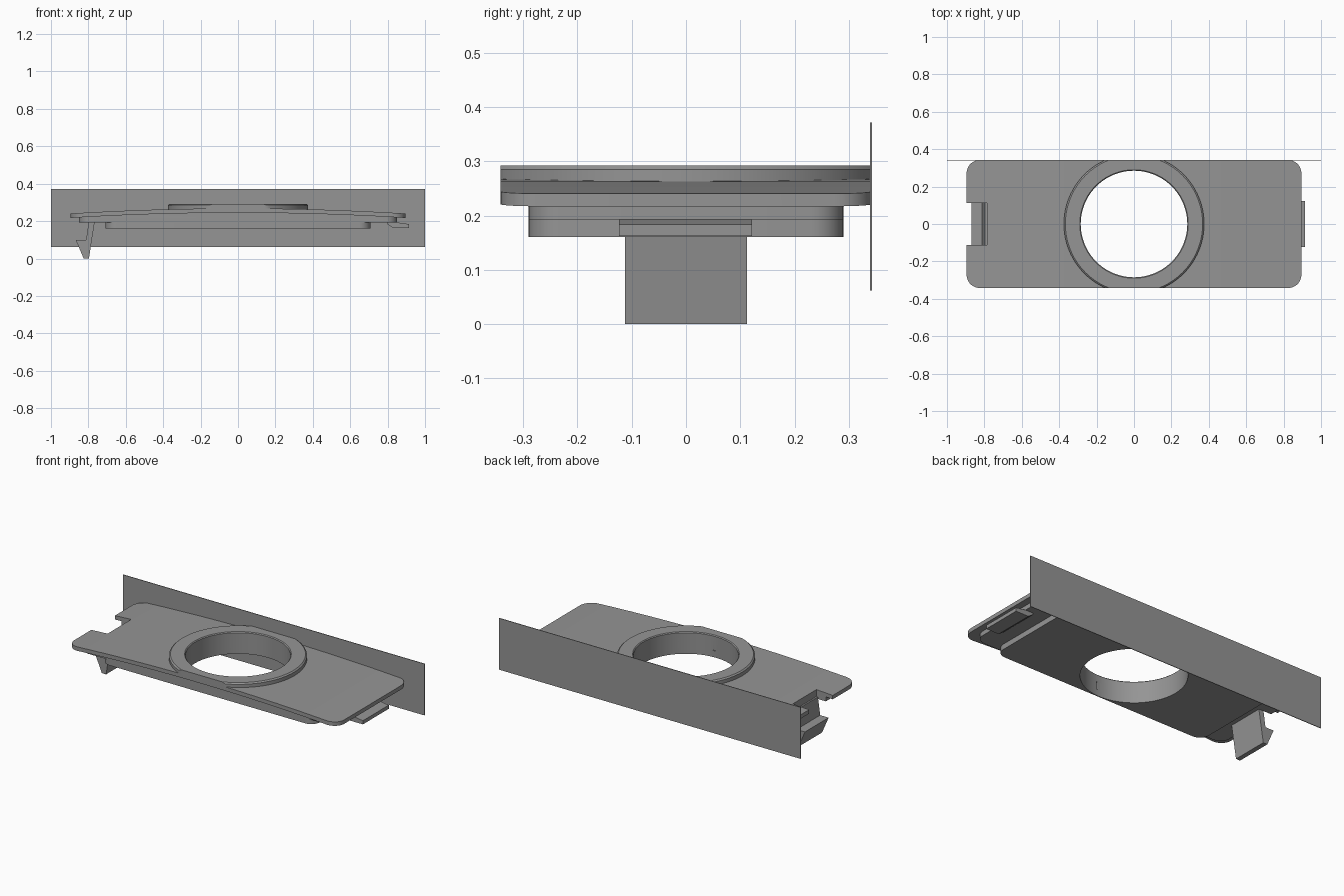
import bpy, bmesh, math

if "Cube" in bpy.data.objects:
    bpy.data.objects.remove(bpy.data.objects["Cube"])

grey = bpy.data.materials.new("mid grey")
grey.diffuse_color = (0.3, 0.3, 0.3, 1)
grey.use_nodes = True
grey.node_tree.nodes["Principled BSDF"].inputs["Base Color"].default_value = grey.diffuse_color


def finish(name, bm):
    bmesh.ops.recalc_face_normals(bm, faces=bm.faces)
    mesh = bpy.data.meshes.new(name)
    bm.to_mesh(mesh)
    bm.free()
    ob = bpy.data.objects.new(name, mesh)
    bpy.context.collection.objects.link(ob)
    mesh.materials.append(grey)
    return ob


def prism(name, pts, lo, hi, axis="z"):
    """Extrude an outline along z (xy points) or along y (xz points)."""
    bm = bmesh.new()
    place = (lambda a, b, t: (a, b, t)) if axis == "z" else (lambda a, b, t: (a, t, b))
    ends = [[bm.verts.new(place(a, b, t)) for a, b in pts] for t in (lo, hi)]
    for loop in ends:
        bm.faces.new(loop)
    n = len(pts)
    for i in range(n):
        j = (i + 1) % n
        bm.faces.new((ends[0][i], ends[0][j], ends[1][j], ends[1][i]))
    return finish(name, bm)


def box_outline(x0, x1, y0, y1):
    return [(x0, y0), (x1, y0), (x1, y1), (x0, y1)]


def rounded(hx, hy, r, steps=8):
    pts = []
    for q, (sx, sy) in enumerate([(1, 1), (-1, 1), (-1, -1), (1, -1)]):
        for i in range(steps + 1):
            a = math.pi / 2 * (q + i / steps)
            pts.append((sx * (hx - r) + r * math.cos(a), sy * (hy - r) + r * math.sin(a)))
    return pts


def circle(r, n=96):
    return [(r * math.cos(2 * math.pi * i / n), r * math.sin(2 * math.pi * i / n)) for i in range(n)]


def lathe(name, profile, n=96):
    bm = bmesh.new()
    rings = [[bm.verts.new((r * c, r * s, z)) for r, z in profile] for c, s in circle(1, n)]
    m = len(profile)
    for i in range(n):
        a, b = rings[i], rings[(i + 1) % n]
        for k in range(m):
            l = (k + 1) % m
            bm.faces.new((a[k], b[k], b[l], a[l]))
    return finish(name, bm)


def boolean(ob, cutter, op):
    mod = ob.modifiers.new("cut", "BOOLEAN")
    mod.operation, mod.solver, mod.object = op, "EXACT", cutter
    bpy.context.view_layer.objects.active = ob
    bpy.ops.object.modifier_apply(modifier=mod.name)
    bpy.data.objects.remove(cutter)


def arch(x, top):
    return top - 0.0343 * x * x


def arched_slab(name, hx, hy, r, top, bottom):
    """Slab with an arched top, clipped to a rounded rectangle."""
    xs = [-1 + i / 20 for i in range(41)]
    pts = [(x, arch(x, top)) for x in xs] + [(x, bottom(x)) for x in reversed(xs)]
    ob = prism(name, pts, -0.5, 0.5, "y")
    boolean(ob, prism("outline_cutter", rounded(hx, hy, r), -0.2, 0.6), "INTERSECT")
    return ob


# Arched cover plate and the stepped layers beneath it
plate = arched_slab("cover_plate", 0.895, 0.342, 0.07, 0.268, lambda x: arch(x, 0.2445))
middle = arched_slab("middle_layer", 0.85, 0.29, 0.06, 0.256, lambda x: 0.193)
lower = prism("lower_body", rounded(0.708, 0.29, 0.06), 0.161, 0.2)

# Round opening through all layers, clip notch at the left end
for ob in (plate, middle, lower):
    boolean(ob, prism("hole_cutter", circle(0.285), -0.1, 0.5), "DIFFERENCE")
for ob in (plate, middle):
    boolean(ob, prism("notch_cutter", box_outline(-1.2, -0.787, -0.112, 0.112), -0.1, 0.5), "DIFFERENCE")

# Raised collar, trimmed flush with the plate's long sides
collar = lathe("collar", [(0.285, 0.245), (0.375, 0.245), (0.375, 0.285), (0.367, 0.292),
                          (0.290, 0.292), (0.285, 0.287)])
boolean(collar, prism("trim_cutter", box_outline(-1, 1, -0.342, 0.342), 0, 0.5), "INTERSECT")

# Barbed spring clip on the left
clip = prism("spring_clip", [(-0.765, 0.205), (-0.797, 0.205), (-0.812, 0.1), (-0.868, 0.1),
                             (-0.825, 0.0), (-0.797, 0.0)], -0.112, 0.112, "y")

# Locating tab on the right
tab = prism("locating_tab", [(0.80, 0.205), (0.80, 0.183), (0.83, 0.162), (0.915, 0.162),
                             (0.915, 0.184), (0.85, 0.193), (0.85, 0.205)], -0.123, 0.122, "y")

# Thin upright panel along the back
panel = prism("back_panel", box_outline(-1, 1, 0.339, 0.343), 0.062, 0.371)

for ob in (plate, middle, lower, collar):
    bpy.ops.object.select_all(action="DESELECT")
    ob.select_set(True)
    bpy.context.view_layer.objects.active = ob
    bpy.ops.object.shade_smooth_by_angle(angle=math.radians(25))
